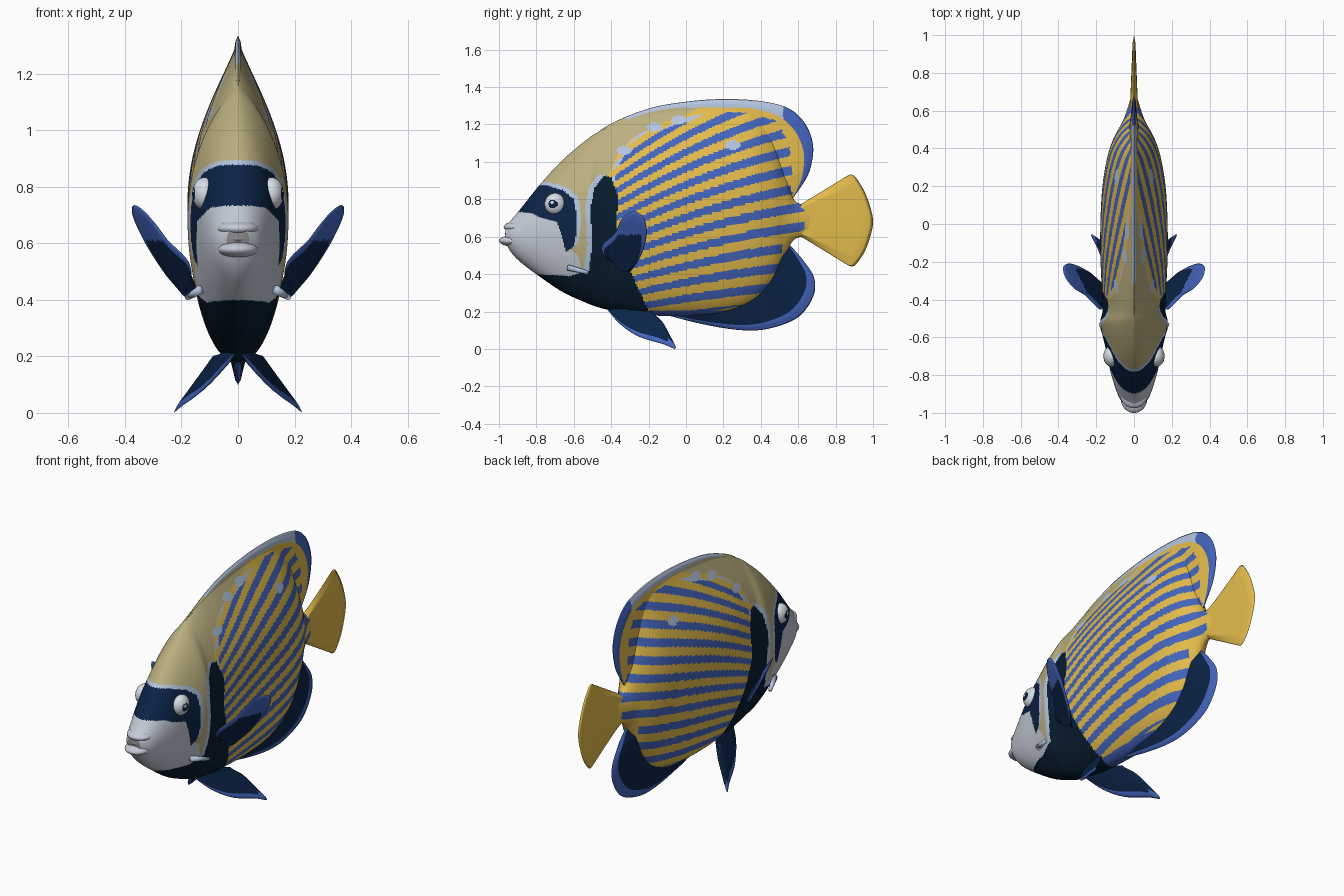
import bpy, bmesh, math
from mathutils import Vector

if "Cube" in bpy.data.objects:
    bpy.data.objects.remove(bpy.data.objects["Cube"])


# Colours (sRGB bytes turned into linear values)
def lin(c):
    c /= 255
    return c / 12.92 if c < 0.04 else ((c + 0.055) / 1.055) ** 2.4


COLOURS = [("yellow", (228, 188, 76)), ("blue", (68, 101, 190)), ("navy", (11, 35, 70)),
           ("chest black", (7, 28, 46)), ("tan", (188, 176, 128)), ("pale blue", (180, 197, 224)),
           ("face grey", (196, 203, 215)), ("eye white", (214, 222, 228)), ("mouth grey", (134, 134, 138))]
MATS = []
for name, rgb in COLOURS:
    m = bpy.data.materials.new(name)
    m.diffuse_color = (*[lin(c) for c in rgb], 1)
    m.use_nodes = True
    m.node_tree.nodes["Principled BSDF"].inputs["Base Color"].default_value = m.diffuse_color
    MATS.append(m)
YELLOW, BLUE, NAVY, BLACK, TAN, PALE, FACE, WHITE, MOUTH = range(9)


def finish(name, bm, mirror=False):
    me = bpy.data.meshes.new(name)
    bm.to_mesh(me)
    bm.free()
    for m in MATS:
        me.materials.append(m)
    for p in me.polygons:
        p.use_smooth = True
    ob = bpy.data.objects.new(name, me)
    bpy.context.collection.objects.link(ob)
    if mirror:
        mod = ob.modifiers.new("mirror", "MIRROR")
        mod.merge_threshold = 0.0005
    return ob


def curve(pts, n):
    """Smooth curve through points of any dimension, n+1 samples evenly spaced."""
    P = [pts[0]] + list(pts) + [pts[-1]]
    dist = [0]
    for a, b in zip(pts, pts[1:]):
        dist.append(dist[-1] + math.dist(a, b))
    out, k = [], 0
    for i in range(n + 1):
        d = dist[-1] * i / n
        while k < len(pts) - 2 and d > dist[k + 1]:
            k += 1
        t = (d - dist[k]) / (dist[k + 1] - dist[k])
        out.append([0.5 * (2 * b + (c - a) * t + (2 * a - 5 * b + 4 * c - e) * t * t
                           + (3 * b - a - 3 * c + e) * t ** 3)
                    for a, b, c, e in zip(*P[k:k + 4])])
    return out


def inside(poly, y, z):
    r = False
    for (y1, z1), (y2, z2) in zip(poly, poly[1:] + poly[:1]):
        if (z1 > z) != (z2 > z) and y < (y2 - y1) * (z - z1) / (z2 - z1) + y1:
            r = not r
    return r


# Painted regions, seen from the side (y, z)
EYE_BAND = [(-.91, .735), (-.81, .88), (-.75, .875), (-.66, .85), (-.6, .80), (-.585, .72), (-.585, .62),
            (-.6, .55), (-.64, .515), (-.67, .62), (-.69, .68), (-.77, .7), (-.82, .725)]
CHEEK = [(-1.1, .8), (-.88, .745), (-.82, .79), (-.7, .74), (-.64, .55), (-.58, .5),
         (-.55, .41), (-.56, .37), (-.8, .37), (-1.1, .4)]
CHEST = [(-.82, .40), (-.62, .39), (-.52, .42), (-.5, .55), (-.51, .75), (-.49, .86), (-.44, .925),
         (-.4, .92), (-.365, .82), (-.37, .65), (-.33, .5), (-.28, .38), (-.2, .2), (-.2, .1), (-.9, .1)]
FLANK = [(-.42, .92), (-.38, 1.02), (-.3, 1.12), (-.15, 1.2), (0, 1.25), (.1, 1.31), (.3, 1.4),
         (.8, 1.4), (.8, .1), (-.45, .1)]
STRIPED = [(-.4, .95), (-.35, 1.06), (-.25, 1.15), (-.1, 1.21), (.05, 1.25), (.2, 1.27), (.35, 1.26),
           (.48, 1.22), (.55, 1.1), (.57, .95), (.56, .85), (.63, .76), (.63, .64), (.52, .58),
           (.5, .42), (.42, .31), (.3, .23), (.1, .2), (-.45, .2)]
SPOTS = [(.25, 1.09), (-.17, 1.185), (-.04, 1.225), (-.33, 1.06)]


def paint(y, z):
    if y < -.15:
        if inside(EYE_BAND, y, z):
            return NAVY
        if inside(CHEST, y, z):
            return BLACK
        if inside(CHEEK, y, z):
            return FACE
        if inside(EYE_BAND, y - .022, z - .015) or z > .4 and inside(CHEST, y + .028, z - .008):
            return PALE
    if -.1 < y < .5 and z > 1.29:
        return PALE
    if any(math.hypot(.6 * (y - a), z - b) < .024 for a, b in SPOTS):
        return PALE
    if not inside(FLANK, y, z):
        return TAN
    if z < .205:
        return BLUE
    if inside(STRIPED, y, z):
        f = (z + .1) / (1 + .42 * (y - .4 * y * y))   # fanning, curving stripes
        if (f / .087) % 1 < .48:
            return PALE if y < .15 and not inside(STRIPED, y - .02, z + .02) else BLUE
    return YELLOW


# Body: half cross-sections (y, top, bottom, half width, crest sharpness / 10), mirrored
SECTIONS = [(-.965, .66, .565, .04, .1), (-.93, .695, .51, .072, .1), (-.88, .755, .46, .095, .11),
            (-.78, .88, .385, .125, .11), (-.66, 1.01, .305, .15, .12), (-.53, 1.12, .245, .178, .14),
            (-.46, 1.165, .22, .167, .16), (-.35, 1.225, .195, .17, .19), (-.2, 1.28, .18, .177, .23),
            (0, 1.314, .175, .178, .25), (.2, 1.325, .19, .167, .26), (.36, 1.29, .25, .14, .26),
            (.46, 1.16, .35, .105, .25), (.53, .95, .5, .067, .19), (.58, .795, .585, .045, .11),
            (.66, .77, .605, .02, .1)]
bm = bmesh.new()
N = 160
rings = []
for y, top, bot, w, p in curve(SECTIONS, 280):
    ring = []
    for j in range(N + 1):
        a = math.pi * (j / N - .5)
        x = w * max(0, math.cos(a)) ** (10 * p if a > 0 else 1)
        ring.append(bm.verts.new((x if 0 < j < N else 0, y, (top + bot) / 2 + (top - bot) / 2 * math.sin(a))))
    rings.append(ring)
for r, s in zip(rings, rings[1:]):
    for j in range(N):
        f = bm.faces.new((r[j], s[j], s[j + 1], r[j + 1]))
        c = f.calc_center_median()
        f.material_index = paint(c.y, c.z)
bm.faces.new(rings[0]).material_index = MOUTH
finish("body", bm, True)


# Fins: lens-shaped sheets stretched between a root curve and an edge curve
def fin(name, root, edge, thick, colour, n=60, m=20, xof=None, mirror=False):
    bm = bmesh.new()
    R, E = curve(root, n), curve(edge, n)
    for side in (-1, 1):
        grid = []
        for i in range(n + 1):
            u, row = i / n, []
            for j in range(m + 1):
                v = j / m
                y, z = (R[i][k] * (1 - v) + E[i][k] * v for k in (0, 1))
                t = (thick * (1 - v) + .006) * min(1, 8 * u, 8 * (1 - u), 10 * (1 - v))
                row.append(bm.verts.new(((xof(y, z) if xof else 0) + side * t, y, z)))
            grid.append(row)
        for i in range(n):
            for j in range(m):
                q = (grid[i][j], grid[i + 1][j], grid[i + 1][j + 1], grid[i][j + 1])
                f = bm.faces.new(q if side > 0 else q[::-1])
                c = f.calc_center_median()
                f.material_index = colour(c.y, c.z, (i + .5) / n, (j + .5) / m)
    bmesh.ops.remove_doubles(bm, verts=bm.verts, dist=1e-5)
    bmesh.ops.recalc_face_normals(bm, faces=bm.faces)
    return finish(name, bm, mirror)


def dorsal_colour(y, z, u, v):
    if v > .83 and y > -.32:
        return PALE if y < .52 and z > 1.2 else BLUE
    return paint(y, z)


fin("dorsal_fin", [(-.5, 1.08), (-.2, 1.15), (.1, 1.12), (.3, 1.0), (.45, .85), (.54, .76)],
    [(-.52, 1.12), (-.4, 1.205), (-.2, 1.285), (0, 1.322), (.2, 1.336), (.4, 1.325), (.55, 1.285),
     (.64, 1.2), (.68, 1.08), (.66, .95), (.61, .86), (.56, .79)],
    .028, dorsal_colour, 220, 40)
fin("anal_fin", [(-.05, .22), (.1, .25), (.25, .3), (.38, .4), (.46, .5), (.5, .58)],
    [(-.1, .18), (.1, .13), (.3, .1), (.45, .11), (.6, .17), (.68, .28), (.685, .38), (.63, .47),
     (.56, .55), (.52, .58)],
    .04, lambda y, z, u, v: BLUE if v > .82 else NAVY, 120, 30)
fin("tail_fin", [(.6, .765), (.6, .69), (.6, .61)],
    [(.87, .93), (.9, .925), (.95, .85), (.985, .76), (1, .68), (.985, .6), (.95, .51), (.9, .445), (.87, .445)],
    .016, lambda y, z, u, v: YELLOW)
fin("pectoral_fin", [(-.39, .46), (-.35, .42), (-.31, .41)],
    [(-.44, .5), (-.45, .55), (-.38, .62), (-.34, .7), (-.28, .735), (-.225, .7), (-.21, .61), (-.24, .5), (-.29, .42)],
    .01, lambda y, z, u, v: NAVY if z < .61 and v < .8 else BLUE, 60, 24,
    lambda y, z: .16 + .53 * (z - .42) + .48 * (y + .36), True)
fin("pelvic_fin", [(-.42, .23), (-.3, .21), (-.18, .2)],
    [(-.42, .21), (-.35, .13), (-.25, .065), (-.12, .025), (-.055, .003), (-.09, .08), (-.13, .15), (-.18, .19)],
    .014, lambda y, z, u, v: BLUE if v > .78 and u < .7 else NAVY, 60, 20,
    lambda y, z: .07 + (.2 - z) * .62 + .24 * (y + .2), True)


# Rounded parts: eyes, lips and mouth
def ellipsoid(name, centre, radii, colour, mirror=False):
    bm = bmesh.new()
    bmesh.ops.create_uvsphere(bm, u_segments=48, v_segments=32, radius=1)
    for f in bm.faces:
        f.material_index = colour(f.calc_center_median())
    for v in bm.verts:
        v.co = Vector([c + r * p for c, r, p in zip(centre, radii, v.co)])
    return finish(name, bm, mirror)


def eye_colour(p):
    if p.x > 0 and math.hypot(p.y + .3, p.z - .15) < .15:
        return WHITE
    return NAVY if p.x > 0 and math.hypot(p.y + .2, p.z) < .42 else WHITE


ellipsoid("eye", (.118, -.70, .775), (.044, .056, .058), eye_colour, True)
ellipsoid("upper_lip", (0, -.9, .652), (.074, .075, .03), lambda p: FACE)
ellipsoid("lower_lip", (0, -.925, .578), (.07, .075, .03), lambda p: FACE)
ellipsoid("mouth", (0, -.92, .615), (.068, .048, .02), lambda p: MOUTH)

# Cheek spine at the lower corner of each gill cover
a, b = Vector((.135, -.63, .435)), Vector((.178, -.525, .408))
bm = bmesh.new()
bmesh.ops.create_cone(bm, cap_ends=True, segments=20, radius1=.016, radius2=.01, depth=(b - a).length)
rot = (b - a).to_track_quat('Z', 'Y')
for v in bm.verts:
    v.co = rot @ v.co + (a + b) / 2
for f in bm.faces:
    f.material_index = PALE
finish("cheek_spine", bm, True)
